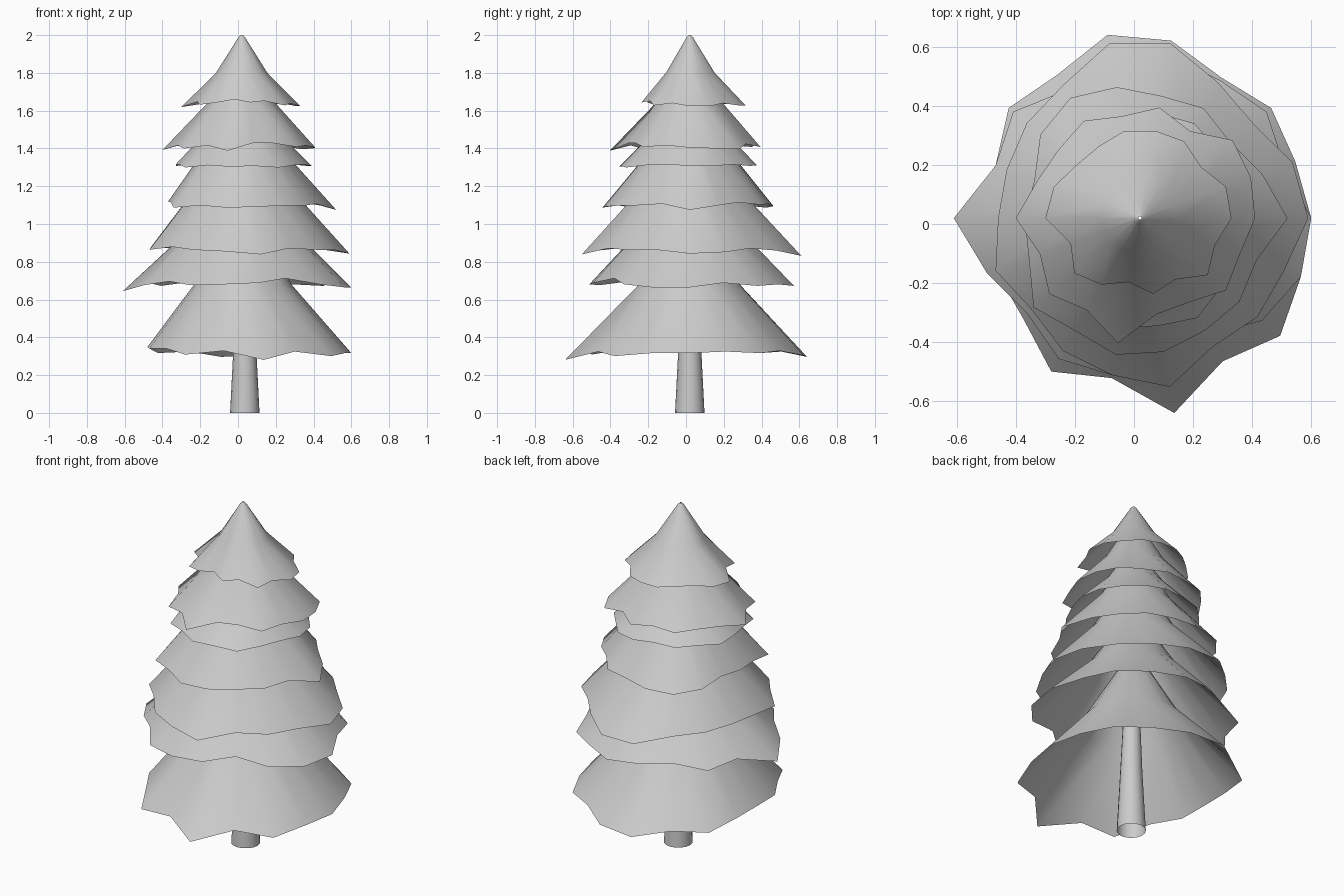
import bpy
import bmesh
from math import cos, sin, tau, radians

cube = bpy.data.objects.get("Cube")
if cube:
    bpy.data.objects.remove(cube, do_unlink=True)

# One plain grey for the whole tree
grey = bpy.data.materials.new("light_grey")
grey.use_nodes = True
grey.diffuse_color = (0.6, 0.6, 0.6, 1)
grey.node_tree.nodes["Principled BSDF"].inputs["Base Color"].default_value = (0.6, 0.6, 0.6, 1)

CENTRE_X = CENTRE_Y = 0.02


def loft(name, rings, crease):
    """Bridge a stack of equally sized rings into an open surface."""
    bm = bmesh.new()
    stack = [[bm.verts.new(point) for point in ring] for ring in rings]
    count = len(stack[0])
    for upper, lower in zip(stack, stack[1:]):
        for i in range(count):
            j = (i + 1) % count
            bm.faces.new((upper[i], lower[i], lower[j], upper[j]))
    mesh = bpy.data.meshes.new(name)
    bm.to_mesh(mesh)
    bm.free()
    mesh.materials.append(grey)
    obj = bpy.data.objects.new(name, mesh)
    bpy.context.collection.objects.link(obj)
    bpy.ops.object.select_all(action="DESELECT")
    obj.select_set(True)
    bpy.context.view_layer.objects.active = obj
    bpy.ops.object.shade_smooth_by_angle(angle=radians(crease))
    return obj


def skirt(name, top, rim, lobes):
    """Flared branch tier: round near its tip, lobed and ragged at the rim."""
    radii = [value / 100 for value in lobes]
    mean = sum(radii) / len(radii)
    rings = []
    # drop = share of the height, spread = share of the radius
    for drop, spread in ((0, 0.02), (0.03, 0.06), (0.54, 0.46), (1, 1)):
        ring = []
        for i, radius in enumerate(radii):
            angle = tau * i / len(radii)
            lobe = (radius - mean) * spread
            r = spread * (mean + lobe)
            z = top - drop * (top - rim) - 0.4 * lobe * drop
            ring.append((CENTRE_X + r * cos(angle), CENTRE_Y + r * sin(angle), z))
        rings.append(ring)
    return loft(name, rings, 60)


# Branch tiers: tip height, rim height, rim radii in hundredths anticlockwise from +x
skirt("branch_tier_top", 2.0, 1.635,
      (31, 31, 27, 30, 30, 30, 28, 28, 31, 32, 25, 29, 26, 22, 26, 24, 30, 27))
skirt("branch_tier_second", 1.92, 1.41,
      (39, 40, 41, 34, 38, 35, 38, 36, 37, 42, 36, 40, 36, 43, 33, 33, 38, 36))
skirt("branch_tier_third", 1.75, 1.31,
      (37, 37, 35, 37, 36, 34, 36, 35, 37, 35, 35, 39, 36, 38, 37, 39, 36, 35))
skirt("branch_tier_fourth", 1.75, 1.1,
      (50, 44, 40, 43, 42, 45, 47, 44, 38, 39, 40, 47, 44, 47, 46, 44, 44, 42))
skirt("branch_tier_fifth", 1.6, 0.86,
      (57, 55, 50, 53, 60, 60, 52, 50, 48, 48, 52, 48, 52, 54, 58, 50, 52, 52))
skirt("branch_tier_sixth", 1.35, 0.68,
      (58, 52, 56, 54, 56, 53, 50, 56, 52, 63, 55, 50, 55, 54, 52, 46, 54, 58))
skirt("branch_tier_bottom", 1.1, 0.32,
      (58, 56, 58, 55, 61, 63, 56, 58, 52, 50, 52, 52, 60, 55, 67, 56, 62, 58))

# Trunk: open tapered tube
SIDES = 16
loft("trunk", [
    [(x + r * cos(tau * i / SIDES), CENTRE_Y + r * sin(tau * i / SIDES), z) for i in range(SIDES)]
    for z, r, x in ((1.05, 0.03, 0.03), (0.35, 0.06, 0.036), (0, 0.078, 0.036))
], 40)
